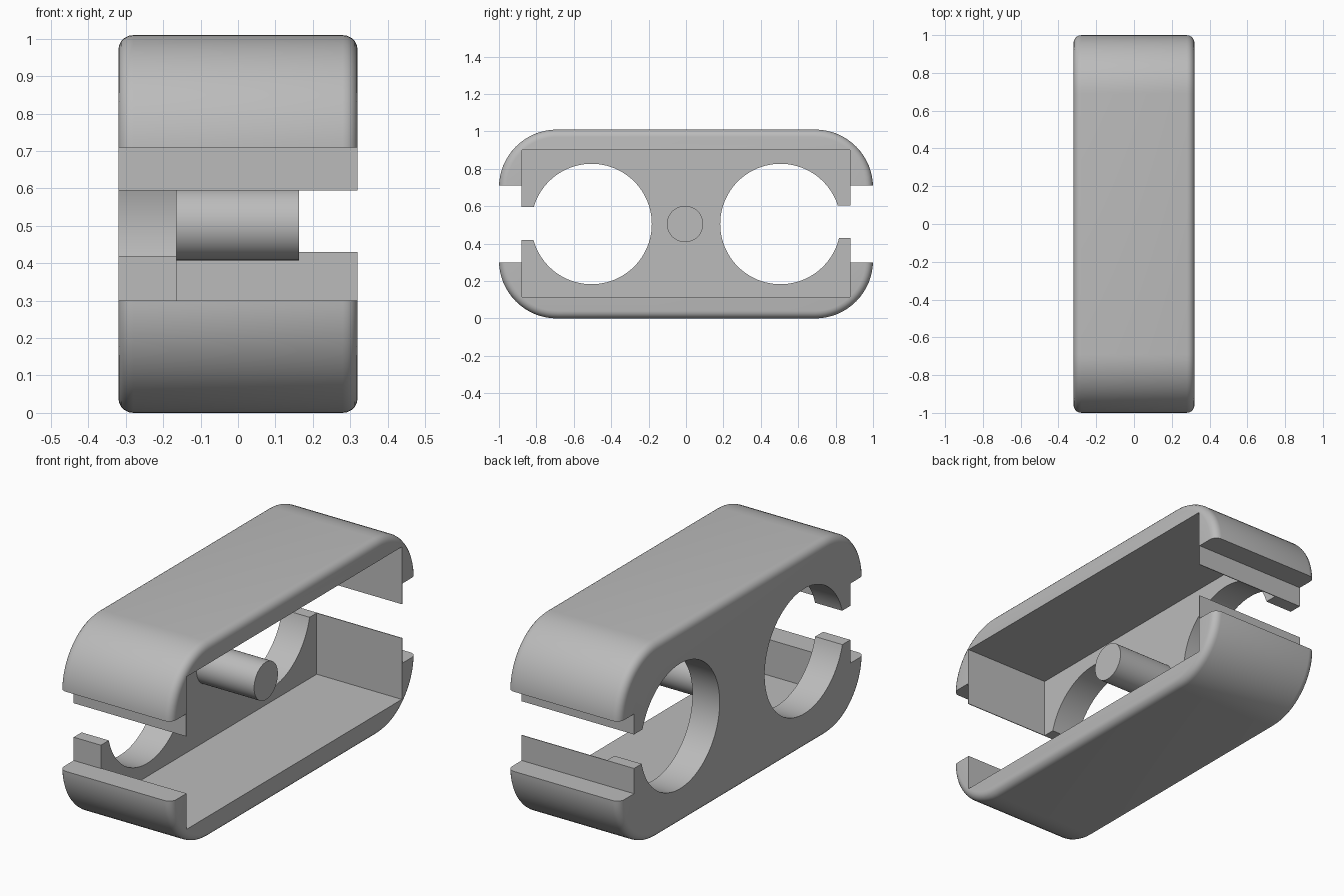
import bpy
import bmesh
from math import sin, cos, pi, radians
from mathutils import Matrix

if "Cube" in bpy.data.objects:
    bpy.data.objects.remove(bpy.data.objects["Cube"], do_unlink=True)

grey = bpy.data.materials.new("mid grey")
grey.use_nodes = True
COLOUR = (0.5, 0.5, 0.5, 1)
grey.diffuse_color = COLOUR
grey.node_tree.nodes["Principled BSDF"].inputs["Base Color"].default_value = COLOUR

HALF_W, HEIGHT, MID = 0.32, 1.01, 0.505
CORNER, FILLET = 0.31, 0.04
PLATE_X = -0.165          # inner face of the side plate
LIP_Y = 0.88              # face of the recessed end lips


def make_object(name, bm):
    bmesh.ops.recalc_face_normals(bm, faces=bm.faces[:])
    mesh = bpy.data.meshes.new(name)
    bm.to_mesh(mesh)
    bm.free()
    mesh.materials.append(grey)
    obj = bpy.data.objects.new(name, mesh)
    bpy.context.collection.objects.link(obj)
    return obj


def box(name, x, y, z):
    bm = bmesh.new()
    bmesh.ops.create_cube(bm, size=1)
    for v in bm.verts:
        for axis, (low, high) in enumerate((x, y, z)):
            v.co[axis] = low if v.co[axis] < 0 else high
    return make_object(name, bm)


def rod(name, x, y, radius, sides=96):
    """Cylinder along x at mid height."""
    bm = bmesh.new()
    place = Matrix.Translation((sum(x) / 2, y, MID)) @ Matrix.Rotation(pi / 2, 4, "Y")
    bmesh.ops.create_cone(bm, cap_ends=True, segments=sides, radius1=radius,
                          radius2=radius, depth=x[1] - x[0], matrix=place)
    return make_object(name, bm)


def cut(target, cutter):
    mod = target.modifiers.new("cut", "BOOLEAN")
    mod.operation, mod.solver, mod.object = "DIFFERENCE", "EXACT", cutter
    bpy.context.view_layer.objects.active = target
    bpy.ops.object.modifier_apply(modifier=mod.name)
    bpy.data.objects.remove(cutter, do_unlink=True)


def smooth(obj):
    bpy.ops.object.select_all(action="DESELECT")
    obj.select_set(True)
    bpy.context.view_layer.objects.active = obj
    bpy.ops.object.shade_smooth_by_angle(angle=radians(30))


# Rounded body, extruded across x with filleted rims
bm = bmesh.new()
STEPS = 16
ring = []
for corner, (sy, sz) in enumerate(((1, 1), (-1, 1), (-1, -1), (1, -1))):
    for i in range(STEPS + 1):
        a = (corner + i / STEPS) * pi / 2
        ring.append(bm.verts.new((-HALF_W, sy * (1 - CORNER) + CORNER * cos(a),
                                  MID + sz * (HEIGHT / 2 - CORNER) + CORNER * sin(a))))
base = bm.faces.new(ring)
grown = bmesh.ops.extrude_face_region(bm, geom=[base], use_keep_orig=True)
bmesh.ops.translate(bm, vec=(2 * HALF_W, 0, 0),
                    verts=[g for g in grown["geom"] if isinstance(g, bmesh.types.BMVert)])
bmesh.ops.recalc_face_normals(bm, faces=bm.faces[:])
rims = [e for e in bm.edges if abs(e.verts[0].co.x - e.verts[1].co.x) < 0.001]
bmesh.ops.bevel(bm, geom=rims, offset=FILLET, offset_type="OFFSET",
                segments=5, profile=0.5, affect="EDGES")
housing = make_object("housing", bm)

# Cavity open to one side, leaving thin lips at the ends
cut(housing, box("cavity_cutter", (PLATE_X, 0.5), (0.004 - LIP_Y, LIP_Y - 0.004), (0.115, 0.9)))

# Per end: outer step, entry slot and round opening
for side, slot in ((-1, (0.42, 0.595)), (1, (0.43, 0.605))):
    span = lambda a, b: sorted((side * a, side * b))
    cut(housing, box("step_cutter", (-0.5, 0.5), span(LIP_Y, 1.2), (0.3, 0.71)))
    cut(housing, box("slot_cutter", (-0.5, 0.5), span(0.6, 1.1), slot))
    cut(housing, rod("hole_cutter", (-0.5, -0.1), side * 0.505, 0.322))

# The lower front lip stops at the side plate
cut(housing, box("lip_cutter", (PLATE_X, 0.5), (-0.95, -0.85), (0.3, 0.5)))
smooth(housing)

# Pin standing on the side plate
pin = rod("centre_pin", (PLATE_X - 0.01, 0.163), -0.005, 0.097, 48)
smooth(pin)
